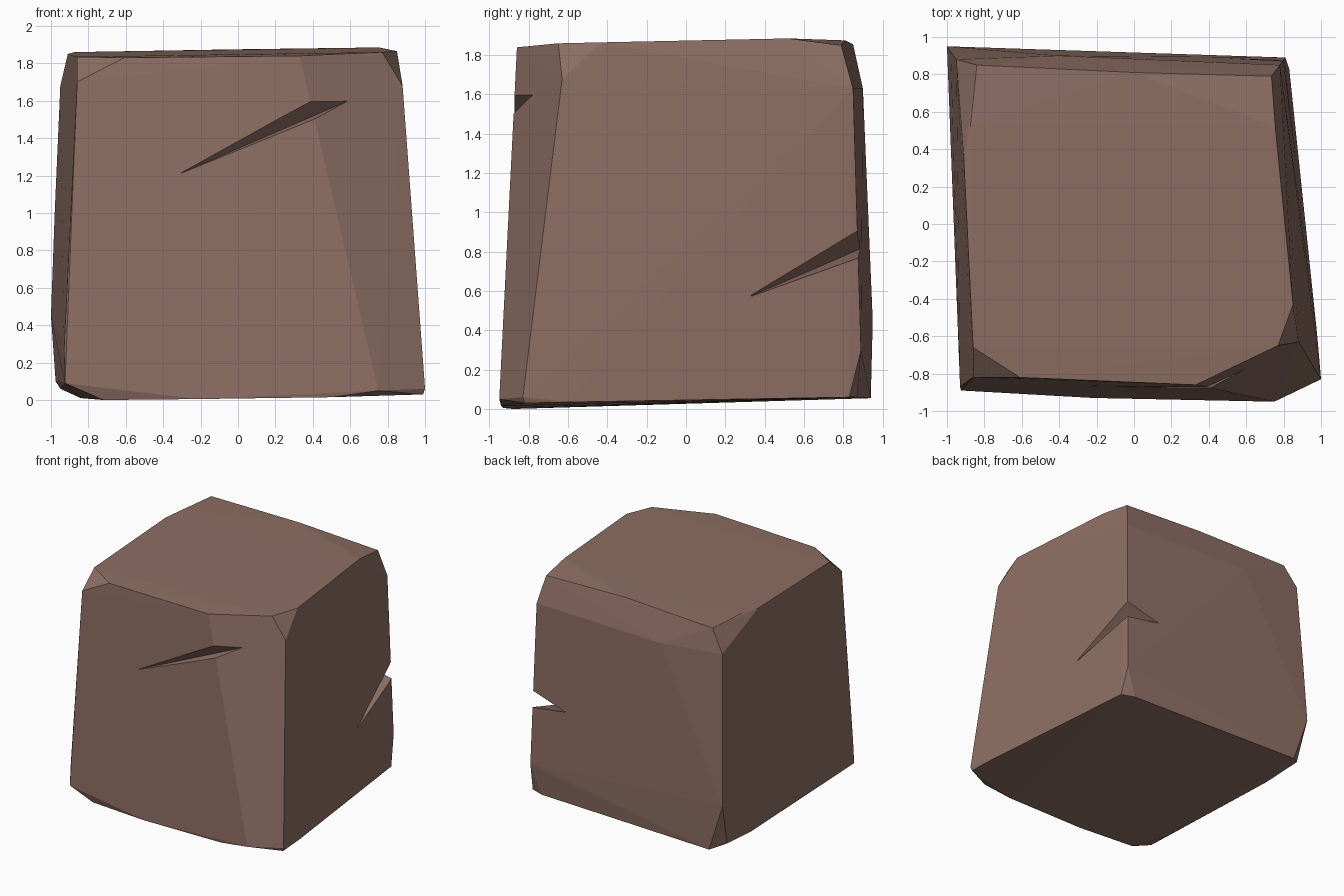
import bpy
import bmesh
from mathutils import Vector

default_cube = bpy.data.objects.get("Cube")
if default_cube:
    bpy.data.objects.remove(default_cube, do_unlink=True)


def make_material(name, color):
    material = bpy.data.materials.new(name)
    material.use_nodes = True
    material.diffuse_color = color
    shader = material.node_tree.nodes["Principled BSDF"]
    shader.inputs["Base Color"].default_value = color
    shader.inputs["Roughness"].default_value = 0.9
    return material


def hull_object(name, points, material):
    """Wrap a handful of corner points in a flat-faced convex solid."""
    bm = bmesh.new()
    for point in points:
        bm.verts.new(point)
    result = bmesh.ops.convex_hull(bm, input=bm.verts[:])
    spare = [v for v in bm.verts if not v.link_faces]
    bmesh.ops.delete(bm, geom=spare, context="VERTS")
    bmesh.ops.recalc_face_normals(bm, faces=bm.faces[:])
    mesh = bpy.data.meshes.new(name)
    bm.to_mesh(mesh)
    bm.free()
    mesh.materials.append(material)
    obj = bpy.data.objects.new(name, mesh)
    bpy.context.scene.collection.objects.link(obj)
    return obj


def cut_crack(target, name, start, end, upper, lower, material):
    """Cut a wedge whose inner ridge runs start-end and opens at upper/lower."""
    start, end = Vector(start), Vector(end)
    ridge = end - start

    def push_out(lip):
        # continue the crack wall past the surface, away from the ridge
        lip = Vector(lip)
        foot = start + ridge * ((lip - start).dot(ridge) / ridge.length_squared)
        return foot + (lip - foot) * 3

    wedge = hull_object(name, [start, end, push_out(upper), push_out(lower)], material)
    wedge.hide_render = True
    wedge.hide_viewport = True
    wedge.display_type = "WIRE"
    cut = target.modifiers.new(name, "BOOLEAN")
    cut.operation = "DIFFERENCE"
    cut.solver = "EXACT"
    cut.object = wedge
    return wedge


stone = make_material("warm brown stone", (0.266, 0.156, 0.125, 1.0))

# Rim of the slightly domed top
top_rim = [
    (-0.84, 0.85, 1.855), (0, 0.81, 1.875), (0.735, 0.79, 1.85), (0.755, 0.52, 1.885),
    (0.85, -0.43, 1.865), (0.77, -0.65, 1.86), (0.33, -0.86, 1.84), (-0.61, -0.82, 1.83),
    (-0.86, -0.66, 1.835), (-0.91, 0.35, 1.85), (-0.875, 0.52, 1.86),
]
# Chipped points just below the rim
upper_chips = [
    (0.88, -0.63, 1.68), (-0.86, -0.82, 1.7), (-0.95, 0.88, 1.68),
    (-0.4, 0.9, 1.63), (0.78, 0.85, 1.63),
]
# Swelling of the sides low down
side_bulge = [
    (-0.98, 0.92, 1), (-1, 0.95, 0.45), (0.81, 0.89, 0.3),
    (-0.93, -0.87, 0.27), (-0.925, -0.89, 0.09),
    (0.75, -0.95, 0.05), (1, -0.83, 0.06),
]
# Chipped outline of the underside
base_rim = [
    (-0.72, -0.88, 0), (-0.84, -0.6, 0.01), (-0.95, 0.5, 0.06), (-0.975, 0.85, 0.1),
    (-0.87, 0.94, 0.055), (0.72, 0.87, 0.06), (0.83, 0.83, 0.06), (0.98, -0.6, 0.035),
    (0.99, -0.82, 0.03), (0.5, -0.94, 0.015), (-0.22, -0.93, 0.005),
]
boulder = hull_object("boulder", top_rim + upper_chips + side_bulge + base_rim, stone)

# Two wedge cracks: one on the front, one wrapping the rear corner
cutters = [
    cut_crack(boulder, "front_crack_cutter", (-0.31, -0.865, 1.21), (0.59, -0.78, 1.6),
              (0.4, -0.87, 1.6), (0.4, -0.87, 1.5), stone),
    cut_crack(boulder, "corner_crack_cutter", (0.86, 0.32, 0.57), (0.48, 0.9, 0.82),
              (0.8, 0.87, 0.905), (0.8, 0.88, 0.77), stone),
]

# Bake the cracks into the boulder and drop the cutters
bpy.context.view_layer.update()
evaluated = boulder.evaluated_get(bpy.context.evaluated_depsgraph_get())
carved = bpy.data.meshes.new_from_object(evaluated)
boulder.modifiers.clear()
boulder.data = carved
for cutter in cutters:
    bpy.data.objects.remove(cutter, do_unlink=True)
for polygon in boulder.data.polygons:
    polygon.use_smooth = False
